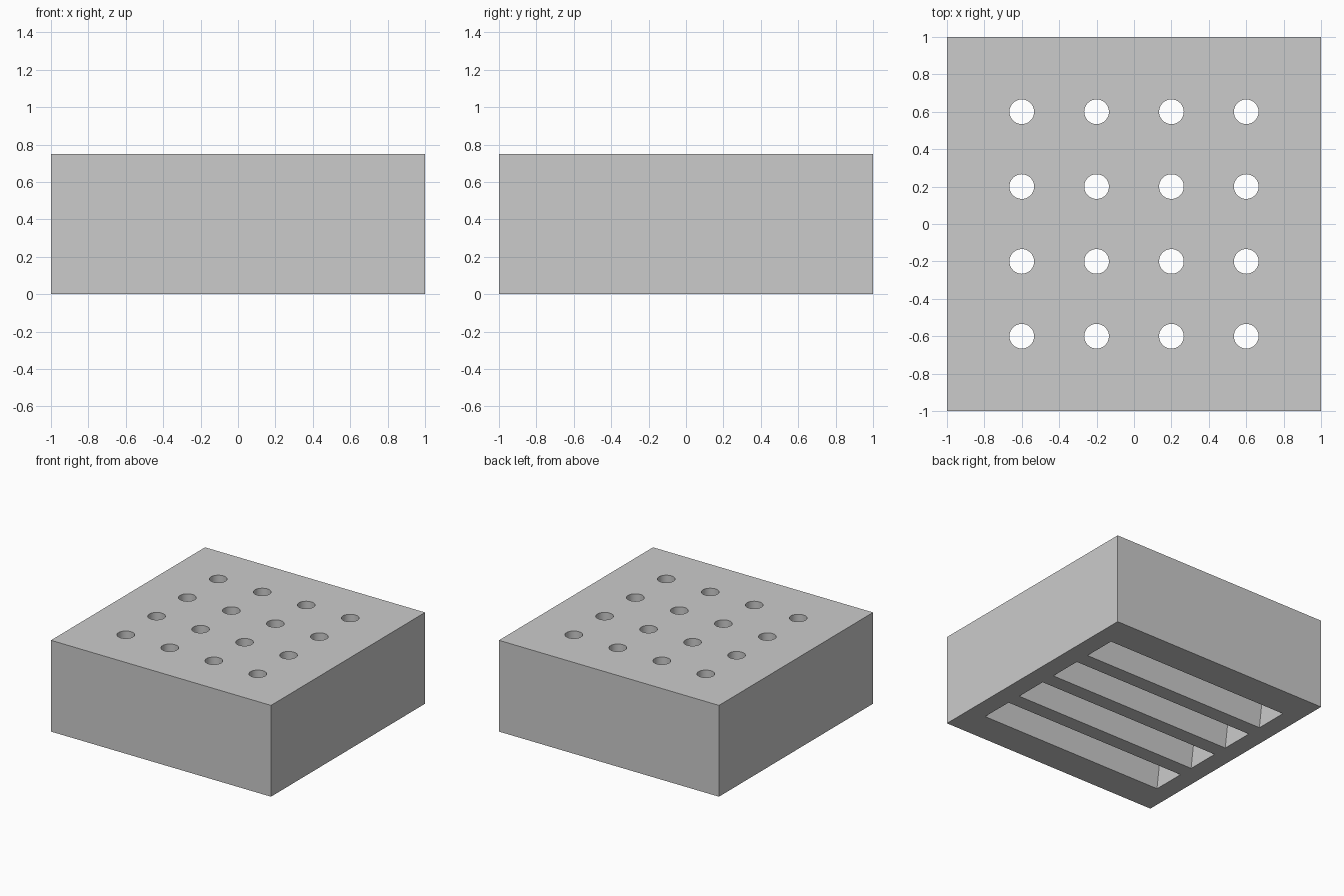
import bpy, bmesh, math
from mathutils import Matrix

default = bpy.data.objects.get("Cube")
if default:
    bpy.data.objects.remove(default, do_unlink=True)

HEIGHT = 0.75
SLOT_TOP = 0.5
SLOT_LENGTH = 1.69
SLOT_WIDTH = 0.275
HOLE_RADIUS = 0.066
CENTRES = [-0.6, -0.2, 0.2, 0.6]

grey = bpy.data.materials.new("plain grey")
grey.use_nodes = True
colour = (0.6, 0.6, 0.6, 1)
grey.diffuse_color = colour
grey.node_tree.nodes["Principled BSDF"].inputs["Base Color"].default_value = colour


def add_box(bm, y, length, width, z0, z1):
    place = Matrix.Translation((0, y, (z0 + z1) / 2))
    size = Matrix.Diagonal((length, width, z1 - z0, 1))
    return bmesh.ops.create_cube(bm, size=1, matrix=place @ size)["verts"]


def add_slot(bm, y):
    """Slot with upright ends whose long walls lean in to the hole width."""
    for v in add_box(bm, y, SLOT_LENGTH, SLOT_WIDTH, 0, SLOT_TOP):
        if v.co.z > SLOT_TOP / 2:
            v.co.y = y + math.copysign(HOLE_RADIUS, v.co.y - y)
    # straight mouth that clears the underside
    add_box(bm, y, SLOT_LENGTH, SLOT_WIDTH, -0.1, 0)


def add_peg(bm, x, y, z0, z1):
    bmesh.ops.create_cone(bm, cap_ends=True, segments=48, radius1=HOLE_RADIUS,
                          radius2=HOLE_RADIUS, depth=z1 - z0,
                          matrix=Matrix.Translation((x, y, (z0 + z1) / 2)))


def make_object(name, bm):
    bmesh.ops.remove_doubles(bm, verts=bm.verts, dist=1e-5)
    # drop the doubled faces between a slot and its mouth
    inner = [f for f in bm.faces if all(len(e.link_faces) > 2 for e in f.edges)]
    bmesh.ops.delete(bm, geom=inner, context='FACES_ONLY')
    mesh = bpy.data.meshes.new(name)
    bm.to_mesh(mesh)
    bm.free()
    mesh.materials.append(grey)
    obj = bpy.data.objects.new(name, mesh)
    bpy.context.collection.objects.link(obj)
    return obj


def cut(target, cutter):
    mod = target.modifiers.new("cut", 'BOOLEAN')
    mod.operation = 'DIFFERENCE'
    mod.solver = 'EXACT'
    mod.object = cutter
    bpy.context.view_layer.objects.active = target
    bpy.ops.object.modifier_apply(modifier=mod.name)
    bpy.data.objects.remove(cutter, do_unlink=True)


# Solid block
bm = bmesh.new()
add_box(bm, 0, 2, 2, 0, HEIGHT)
block = make_object("perforated_block", bm)

# Long tapered slots open at the underside, one beneath each row of holes
bm = bmesh.new()
for y in CENTRES:
    add_slot(bm, y)
cut(block, make_object("slot_cutter", bm))

# Round holes from the top into the slots
bm = bmesh.new()
for x in CENTRES:
    for y in CENTRES:
        add_peg(bm, x, y, SLOT_TOP - 0.02, HEIGHT + 0.1)
cut(block, make_object("hole_cutter", bm))

# Smooth hole walls, sharp edges elsewhere
bpy.ops.object.select_all(action='DESELECT')
block.select_set(True)
bpy.context.view_layer.objects.active = block
bpy.ops.object.shade_smooth_by_angle(angle=math.radians(30))
